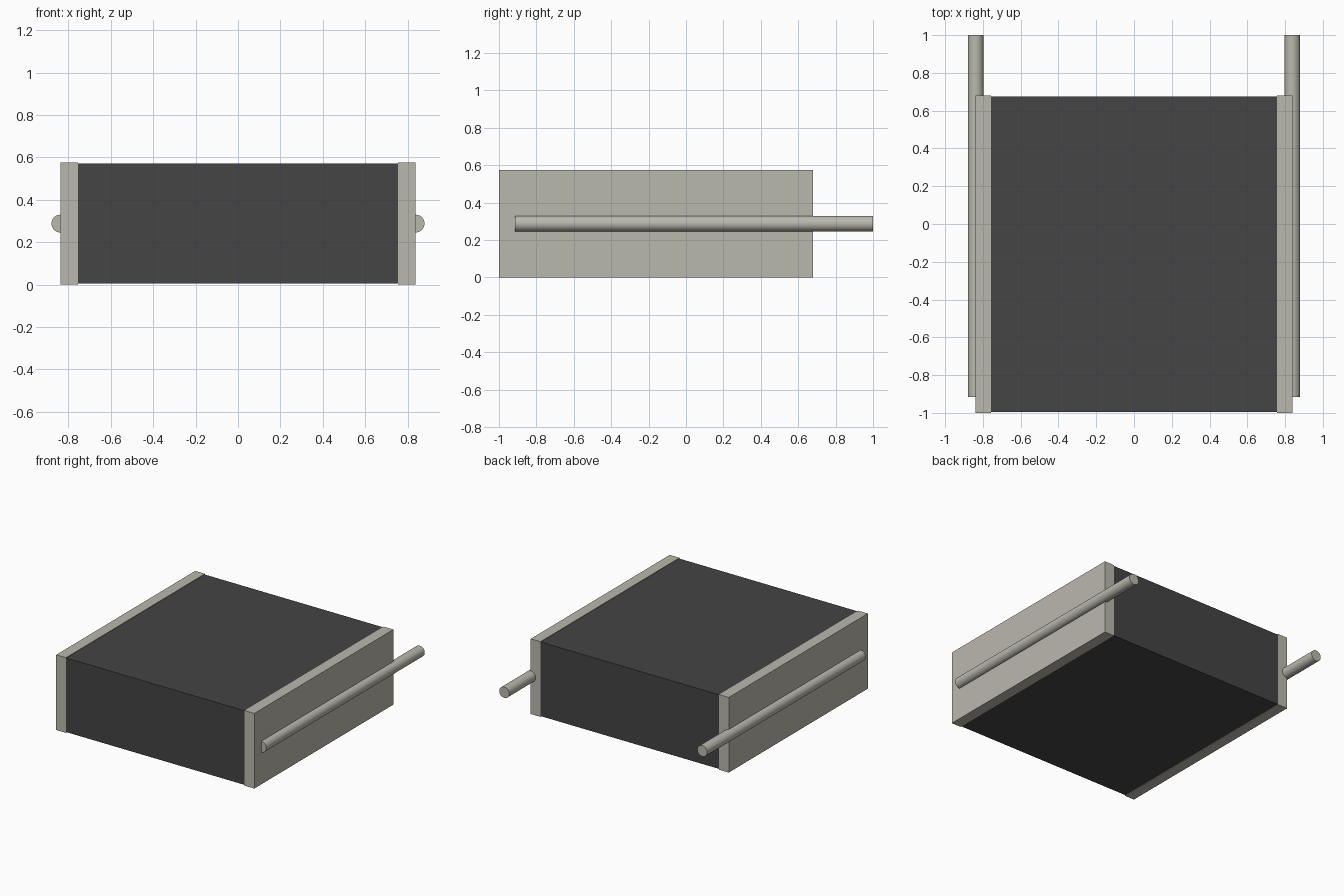
import bpy, math

cube = bpy.data.objects.get("Cube")
if cube:
    bpy.data.objects.remove(cube, do_unlink=True)


def make_material(name, rgb):
    mat = bpy.data.materials.new(name)
    mat.use_nodes = True
    mat.diffuse_color = (*rgb, 1)
    bsdf = next(n for n in mat.node_tree.nodes if n.type == 'BSDF_PRINCIPLED')
    bsdf.inputs["Base Color"].default_value = (*rgb, 1)
    return mat


dark = make_material("dark grey", (0.058, 0.058, 0.058))
light = make_material("warm light grey", (0.49, 0.48, 0.42))


def box(name, lo, hi, mat):
    bpy.ops.mesh.primitive_cube_add(size=1)
    ob = bpy.context.object
    ob.name = name
    ob.scale = [b - a for a, b in zip(lo, hi)]
    ob.location = [(a + b) / 2 for a, b in zip(lo, hi)]
    bpy.ops.object.transform_apply(location=False, rotation=False, scale=True)
    ob.data.materials.append(mat)


# Dark block, set very slightly inside the side plates
box("body", (-0.757, -0.996, 0.004), (0.757, 0.676, 0.571), dark)

for side, s in (("left", 1), ("right", -1)):
    # Side plate
    x0, x1 = sorted((s * 0.756, s * 0.838))
    box(side + "_plate", (x0, -1, 0), (x1, 0.68, 0.575), light)

    # Round rod half sunk into the plate, reaching out past the back
    bpy.ops.mesh.primitive_cylinder_add(
        vertices=32, radius=0.042, depth=1.915,
        location=(s * 0.838, 0.0425, 0.2875), rotation=(math.pi / 2, 0, 0))
    rod = bpy.context.object
    rod.name = side + "_rod"
    rod.data.materials.append(light)
    bpy.ops.object.shade_smooth_by_angle(angle=math.radians(40))
